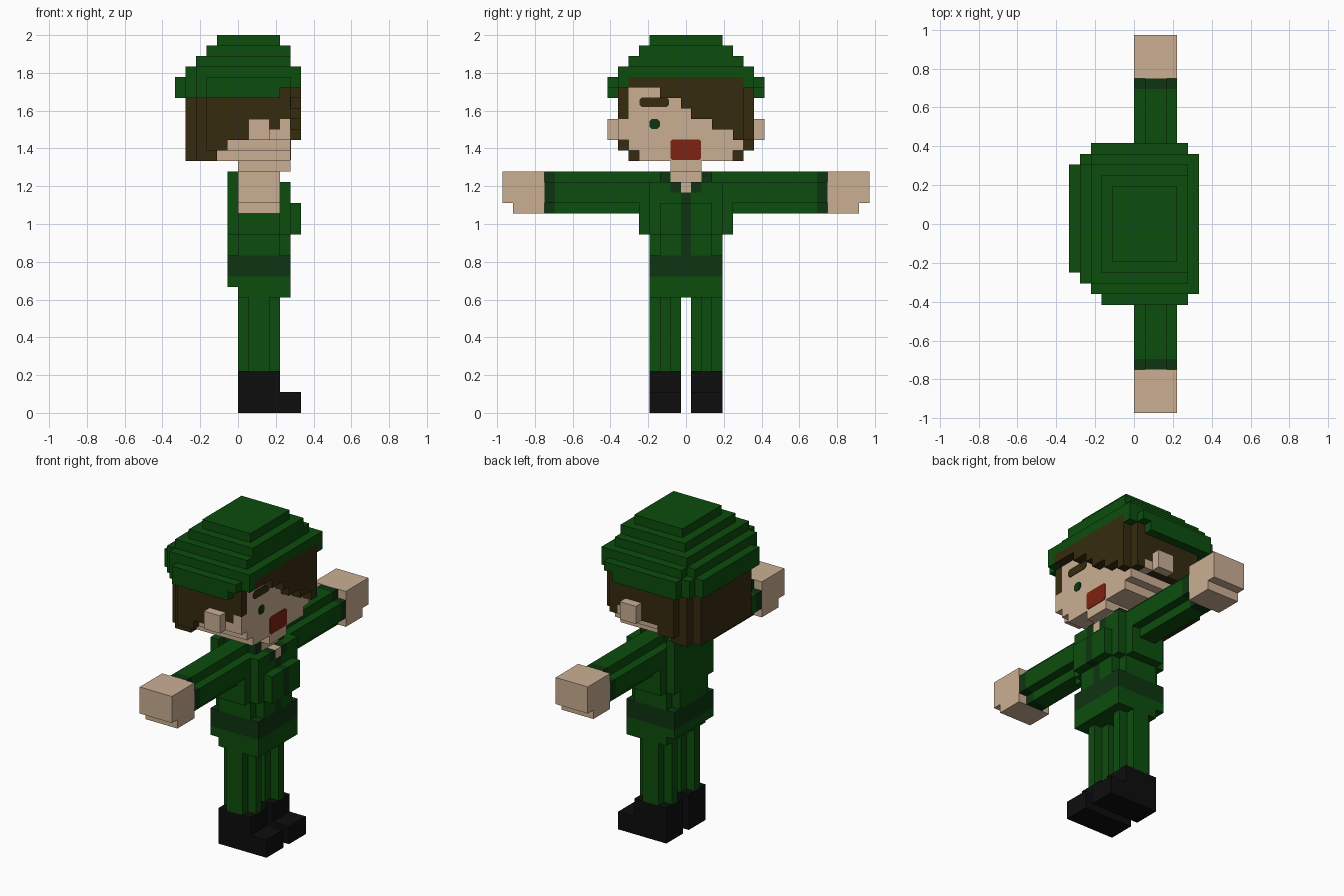
import bpy, bmesh
from mathutils import Vector

if "Cube" in bpy.data.objects:
    bpy.data.objects.remove(bpy.data.objects["Cube"])

V = 2 / 36  # block size
COLOURS = {
    "green": (0.0037, 0.075, 0.004), "dark_green": (0.0044, 0.034, 0.0055),
    "skin": (0.597, 0.429, 0.296), "brown": (0.037, 0.024, 0.005),
    "black": (0.004, 0.004, 0.004), "red": (0.205, 0.017, 0.0056)}
mats = {}
for name, c in COLOURS.items():
    mats[name] = bpy.data.materials.new(name)
    mats[name].diffuse_color = (*c, 1)

cells = {}  # block position -> (part, colour)


def box(part, col, x0, x1, y0, y1, z0, z1):
    """Fill blocks: x and z are edges, y is inclusive block indices."""
    for x in range(x0, x1):
        for y in range(y0, y1 + 1):
            for z in range(z0, z1):
                cells[x, y, z] = (part, col)


def sym(part, col, x0, x1, w, z0, z1):
    """Box centred on y = 0, reaching w blocks to each side."""
    box(part, col, x0, x1, -w, w, z0, z1)


def pair(part, col, x0, x1, y0, y1, z0, z1):
    """Box and its mirror image across y = 0."""
    box(part, col, x0, x1, y0, y1, z0, z1)
    box(part, col, x0, x1, -y1, -y0, z0, z1)


# legs and boots
pair("legs", "green", 0, 4, 2, 2, 4, 11)
pair("legs", "green", 1, 3, 1, 3, 4, 11)
pair("boots", "black", 0, 4, 1, 3, 0, 4)
pair("boots", "black", 4, 6, 1, 3, 0, 2)

# hips, belt and waist
sym("jacket", "green", 0, 5, 3, 11, 13)
sym("jacket", "green", -1, 0, 3, 12, 13)
sym("jacket", "dark_green", -1, 5, 3, 13, 15)
sym("jacket", "green", -1, 5, 2, 15, 17)
sym("jacket", "green", 0, 4, 3, 15, 17)

# chest and back
sym("jacket", "green", 0, 4, 4, 17, 22)
sym("jacket", "green", -1, 5, 3, 17, 22)
sym("jacket", "green", -1, 0, 3, 22, 23)
sym("jacket", "green", 5, 6, 2, 17, 20)

# arms, cuffs and hands
for col, y0, y1 in (("green", 2, 12), ("dark_green", 13, 13)):
    pair("arms", col, 1, 3, y0, y1, 19, 23)
    pair("arms", col, 0, 4, y0, y1, 20, 22)
pair("hands", "skin", 0, 4, 14, 17, 20, 23)
pair("hands", "skin", 0, 4, 14, 16, 19, 20)

# front seam and collar
sym("jacket", "dark_green", 4, 5, 0, 15, 21)
sym("jacket", "dark_green", 5, 6, 0, 17, 20)
sym("jacket", "dark_green", -1, 0, 2, 22, 23)
pair("jacket", "dark_green", 0, 4, 2, 2, 22, 23)
pair("jacket", "dark_green", 4, 5, 1, 1, 21, 22)

# neck and head
sym("head", "skin", 4, 5, 0, 21, 22)
sym("head", "skin", 0, 4, 1, 22, 23)
sym("head", "skin", 0, 5, 1, 23, 24)
sym("head", "skin", -2, 5, 4, 24, 25)
sym("head", "skin", -2, 5, 5, 25, 32)
pair("head", "skin", -1, 5, 6, 6, 26, 28)
pair("head", "skin", 1, 3, 7, 7, 26, 28)

# hair: back, then stepped sides
sym("hair", "brown", -5, -2, 4, 24, 32)
sym("hair", "brown", -4, -2, 5, 24, 32)
pair("hair", "brown", -3, -2, 6, 6, 25, 32)
pair("hair", "brown", -2, -1, 5, 6, 25, 32)
for x, z in ((-1, 26), (0, 26), (1, 26), (2, 26), (3, 27), (4, 28)):
    pair("hair", "brown", x, x + 1, 6, 6, z, 32)
box("hair", "brown", 4, 5, 6, 6, 26, 32)
# swept fringe
for y0, y1, z in ((-5, -3, 31), (-2, -1, 30), (0, 0, 29), (1, 2, 28), (3, 4, 27), (5, 5, 26)):
    box("hair", "brown", 5, 6, y0, y1, z, 32)

# beret: band, then stepped crown
box("hat", "green", -6, -5, -4, 5, 30, 32)
pair("hat", "green", -5, -4, 5, 5, 30, 32)
box("hat", "green", -5, -4, 6, 6, 30, 32)
pair("hat", "green", -4, -3, 6, 6, 30, 32)
box("hat", "green", -4, -3, 7, 7, 30, 32)
pair("hat", "green", -3, 4, 7, 7, 30, 32)
pair("hat", "green", 4, 5, 7, 7, 31, 32)
pair("hat", "green", 5, 6, 6, 6, 31, 33)
for x0, x1, w, z in ((-5, 6, 5, 32), (-4, 6, 6, 32), (-4, 5, 5, 33), (-3, 5, 4, 34), (-2, 4, 3, 35)):
    sym("hat", "green", x0, x1, w, z, z + 1)


def add_object(name, bm, cols):
    me = bpy.data.meshes.new(name)
    for c in cols:
        me.materials.append(mats[c])
    bm.to_mesh(me)
    bm.free()
    bpy.context.collection.objects.link(bpy.data.objects.new(name, me))


# turn the blocks of each part into outer faces only, merged where flat
for part in sorted({p for p, _ in cells.values()}):
    cols = sorted({c for p, c in cells.values() if p == part})
    bm = bmesh.new()
    for pos, (p, col) in cells.items():
        if p != part:
            continue
        for axis in range(3):
            for s in (-1, 1):
                n = Vector((0, 0, 0))
                n[axis] = s
                if tuple(int(a + b) for a, b in zip(pos, n)) in cells:
                    continue
                u, w = Vector((0, 0, 0)), Vector((0, 0, 0))
                u[(axis + 1) % 3] = 1
                w[(axis + 2) % 3] = s
                mid = Vector((pos[0] + 0.5, pos[1], pos[2] + 0.5)) + n / 2
                f = bm.faces.new([bm.verts.new((mid + (u * a + w * b) / 2) * V)
                                  for a, b in ((-1, -1), (1, -1), (1, 1), (-1, 1))])
                f.material_index = cols.index(col)
    bmesh.ops.remove_doubles(bm, verts=bm.verts, dist=0.001)
    bmesh.ops.dissolve_limit(bm, angle_limit=0.01, verts=bm.verts, edges=bm.edges,
                             delimit={'MATERIAL'})
    add_object(part, bm, cols)


def plate(name, col, y0, y1, z0, z1, cut):
    """Thin plate with cut corners on the face."""
    pts = [(y0 + cut, z0), (y1 - cut, z0), (y1, z0 + cut), (y1, z1 - cut),
           (y1 - cut, z1), (y0 + cut, z1), (y0, z1 - cut), (y0, z0 + cut)]
    bm = bmesh.new()
    f = bm.faces.new([bm.verts.new((5 * V, y * V, z * V)) for y, z in pts])
    ext = bmesh.ops.extrude_face_region(bm, geom=[f])
    bmesh.ops.translate(bm, vec=(0.004, 0, 0),
                        verts=[g for g in ext["geom"] if isinstance(g, bmesh.types.BMVert)])
    bmesh.ops.recalc_face_normals(bm, faces=bm.faces)
    add_object(name, bm, [col])


# painted face details
plate("eye", "dark_green", -3.5, -2.5, 27.05, 28.0, 0.25)
plate("eyebrow", "brown", -4.45, -1.6, 29.15, 30.05, 0.25)
plate("mouth", "red", -1.5, 1.45, 24.1, 26.05, 0.2)

for m in bpy.data.materials:
    if m.users and not m.is_grease_pencil:
        m.use_nodes = True
        m.node_tree.nodes["Principled BSDF"].inputs["Base Color"].default_value = m.diffuse_color
